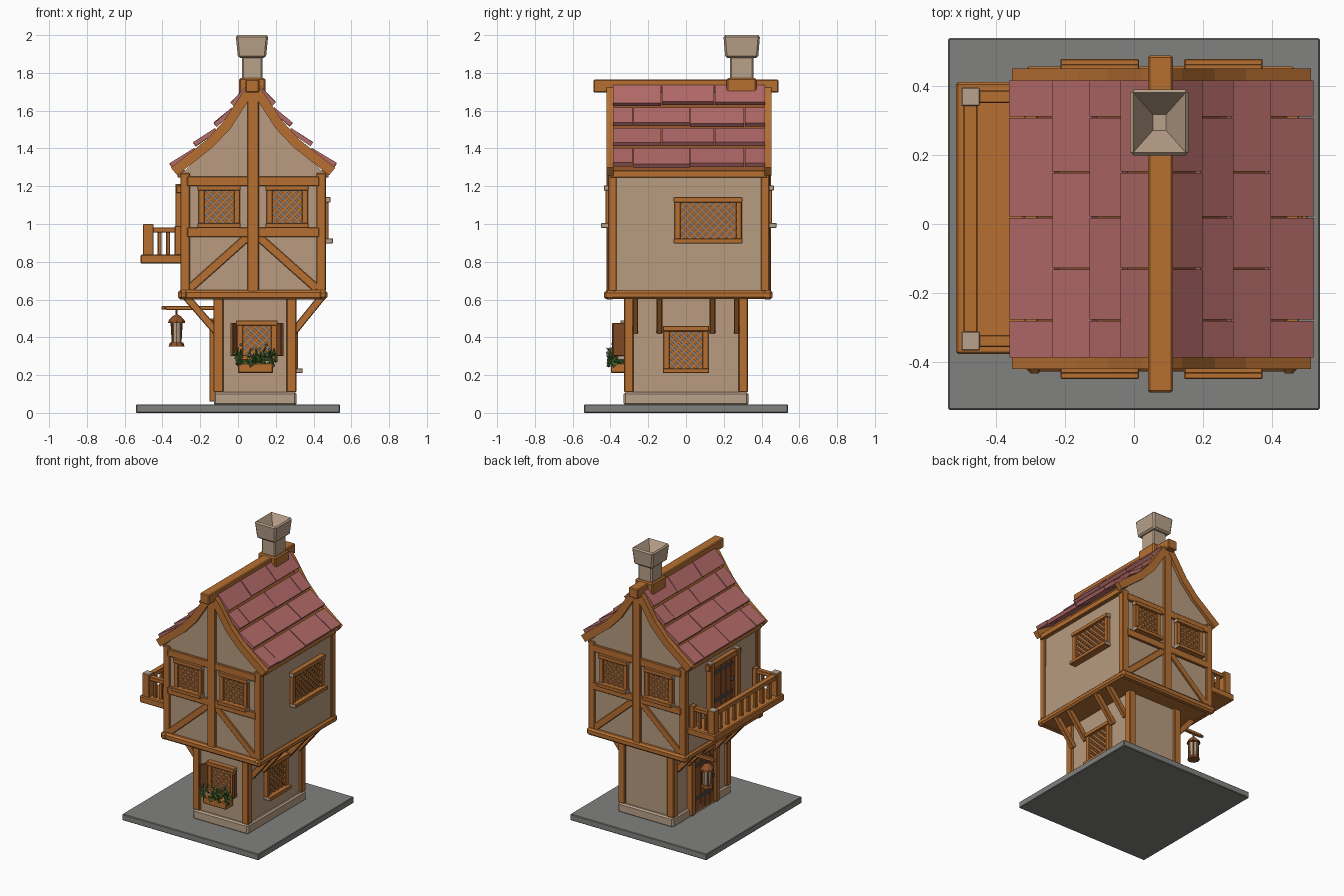
import bpy, bmesh, math, random
from mathutils import Matrix, Vector

cube = bpy.data.objects.get("Cube")
if cube:
    bpy.data.objects.remove(cube, do_unlink=True)
random.seed(4)
CX, CY = 0.08, 0.015
I = Matrix()


def material(name, r, g, b):
    m = bpy.data.materials.new(name)
    m.use_nodes = True
    m.diffuse_color = (r, g, b, 1)
    m.node_tree.nodes["Principled BSDF"].inputs["Base Color"].default_value = (r, g, b, 1)
    return m


WOOD = material("orange_wood", .47, .16, .032)
DARK = material("brown_wood", .27, .085, .022)
PLASTER = material("plaster", .48, .33, .215)
ROOF = material("red_tile", .45, .145, .14)
STONE = material("pale_stone", .49, .36, .255)
GROUND = material("grey_ground", .22, .22, .21)
GLASS = material("window_glass", .19, .19, .22)
METAL = material("dark_metal", .09, .075, .07)
LEAF = material("leaf_green", .06, .16, .03)
BLOOM = material("pale_bloom", .5, .42, .3)


def finish(name, bm, mats, bevel=0.0, smooth=False):
    bmesh.ops.recalc_face_normals(bm, faces=bm.faces)
    me = bpy.data.meshes.new(name)
    bm.to_mesh(me)
    bm.free()
    for m in mats:
        me.materials.append(m)
    for p in me.polygons:
        p.use_smooth = smooth
    ob = bpy.data.objects.new(name, me)
    bpy.context.collection.objects.link(ob)
    if bevel:
        mod = ob.modifiers.new("soft_edges", 'BEVEL')
        mod.width, mod.segments = bevel, 1
    return ob


def box(bm, lo, hi, M=I, mi=0, ends=None):
    """Box between two corners; faces across axis `ends` take material 1."""
    lo, hi = Vector(lo), Vector(hi)
    r = bmesh.ops.create_cube(bm, size=1)
    for v in r["verts"]:
        v.co = Vector([lo[i] + (v.co[i] + .5) * (hi[i] - lo[i]) for i in range(3)])
    for f in {f for v in r["verts"] for f in v.link_faces}:
        f.normal_update()
        f.material_index = 1 if ends is not None and abs(f.normal[ends]) > .9 else mi
    bmesh.ops.transform(bm, matrix=M, verts=r["verts"])
    return r["verts"]


def beam(bm, p, q, w, y0, y1, M=I, mi=0):
    """Bar of width w between two points in the XZ plane."""
    dx, dz = q[0] - p[0], q[1] - p[1]
    L = M @ Matrix.Translation((p[0], 0, p[1])) @ Matrix.Rotation(-math.atan2(dz, dx), 4, 'Y')
    box(bm, (0, y0, -w / 2), (math.hypot(dx, dz), y1, w / 2), L, mi)


def prism(bm, pts, y0, y1):
    f = bm.faces.new([bm.verts.new((x, y0, z)) for x, z in pts])
    g = bmesh.ops.extrude_face_region(bm, geom=[f])["geom"]
    bmesh.ops.translate(bm, vec=(0, y1 - y0, 0), verts=[v for v in g if isinstance(v, bmesh.types.BMVert)])


def lathe(bm, x, y, prof, segs=8, mi=0):
    for (r0, z0), (r1, z1) in zip(prof, prof[1:]):
        r = bmesh.ops.create_cone(bm, cap_ends=True, segments=segs, radius1=r0, radius2=r1, depth=z1 - z0,
                                  matrix=Matrix.Translation((x, y, (z0 + z1) / 2)))
        for f in {f for v in r["verts"] for f in v.link_faces}:
            f.material_index = mi


def frame(x, y, z, deg):
    return Matrix.Translation((x, y, z)) @ Matrix.Rotation(math.radians(deg), 4, 'Z')


def part(name, mat, *boxes, bevel=.004):
    bm = bmesh.new()
    for lo, hi in boxes:
        box(bm, lo, hi)
    return finish(name, bm, [mat], bevel)


def window(name, M, w, h):
    """Framed lattice window, centred on M, facing local -y."""
    a, b = w / 2 - .02, h / 2 - .018
    bm = bmesh.new()
    box(bm, (-a, -.008, -b), (a, .01, b), M)
    finish(name + "_glass", bm, [GLASS])
    bm = bmesh.new()
    for k in range(-9, 10):
        c = k * .042
        v0, v1 = max(-b, c - a), min(b, c + a)
        if v1 - v0 > .01:
            for s in (-1, 1):
                beam(bm, (s * (c - v0), v0), (s * (c - v1), v1), .013, -.016 - .002 * s, -.006, M)
    finish(name + "_lattice", bm, [WOOD])
    bm = bmesh.new()
    for s in (-1, 1):
        box(bm, (s * a - .016, -.026, -b), (s * a + .016, .01, b), M)
    box(bm, (-w / 2, -.035, b - .01), (w / 2, .01, h / 2), M, ends=0)
    box(bm, (-w / 2, -.05, -h / 2), (w / 2, .01, -b + .008), M, ends=0)
    finish(name + "_frame", bm, [WOOD, STONE], .003)


def door(name, M, w, h):
    """Plank door standing on M, facing local -y."""
    bm = bmesh.new()
    n = 5
    for i in range(n):
        x = -w / 2 + .03 + i * (w - .06) / n
        box(bm, (x, -.018, 0), (x + (w - .06) / n - .004, .01, h - .03), M)
    for z in (.2, .75):
        box(bm, (-w / 2 + .03, -.024, h * z), (w * .3, -.016, h * z + .02), M, 1)
    box(bm, (w * .24, -.04, h * .45), (w * .3, -.016, h * .5), M, 1)
    finish(name + "_leaf", bm, [DARK, METAL])
    bm = bmesh.new()
    for s in (-1, 1):
        box(bm, (s * (w / 2 - .018) - .018, -.04, 0), (s * (w / 2 - .018) + .018, .01, h + .01), M, ends=2)
    box(bm, (-w / 2 - .015, -.034, h - .04), (w / 2 + .015, .01, h), M)
    finish(name + "_frame", bm, [WOOD, STONE], .003)


# Ground, plinth and lower storey
part("ground_slab", GROUND, ((-.54, -.54, 0), (.54, .54, .045)))
part("stone_plinth", STONE, ((-.128, -.33, .04), (.31, .33, .11)), bevel=.01)
part("lower_walls", PLASTER, ((-.11, -.31, .1), (.29, .31, .62)), bevel=0)
part("lower_posts", WOOD, *[((x, y, .11), (x + .052, y + .05, .61)) for x in (-.13, .257) for y in (-.328, .278)])
window("lower_side_window", frame(.292, 0, .335, 90), .245, .25)
window("lower_front_window", frame(.1, -.312, .385, 0), .22, .21)
door("lower_door", frame(-.112, -.01, .06, -90), .31, .43)

# Upper storey body: roof slopes are dark wood, walls plaster
half = [(.373, 1.27), (.27, 1.375), (.17, 1.475), (.09, 1.585), (0, 1.71)]
pts = [(CX - .375, .63), (CX + .375, .63)] + [(CX + d, z) for d, z in half] + [(CX - d, z) for d, z in half[-2::-1]]
bm = bmesh.new()
prism(bm, pts, CY - .415, CY + .415)
body = finish("upper_walls", bm, [PLASTER, DARK])
for p in body.data.polygons:
    p.material_index = 1 if p.normal.z > .3 else 0
part("floor_underside", WOOD, ((-.30, -.405, .605), (.46, .435, .635)))
part("sill_beams", WOOD, *[((-.318, y, .6), (.472, y + .05, .65)) for y in (-.428, .408)],
     *[((x, -.435, .602), (x + .045, .453, .648)) for x in (-.312, .428)], bevel=.012)
part("corner_posts", WOOD, *[((x, y, .645), (x + .05, y + .045, 1.27)) for x in (-.305, .415) for y in (-.412, .397)])
part("eave_beams", WOOD, *[((x, -.4, 1.245), (x + .04, .43, 1.285)) for x in (-.32, .44)])

# Half timbering and windows of both gables
for name, deg in (("front", 0), ("back", 180)):
    M = frame(CX, CY + (-.415 if deg == 0 else .415), 0, deg)
    bm = bmesh.new()
    box(bm, (-.03, -.02, .64), (.03, .01, 1.72), M)
    for z in (.93, 1.2):
        box(bm, (-.35, -.015, z), (.35, .01, z + .052), M)
    for s in (-1, 1):
        beam(bm, (s * .02, .94), (s * .34, .655), .045, -.011, .01, M)
    finish(name + "_timbers", bm, [WOOD], .004)
    for s in (-1, 1):
        N = M @ Matrix.Translation((s * .18, 0, 1.092))
        window(name + ("_left" if s > 0 else "_right") + "_window", N, .228, .225)
window("upper_side_window", frame(.454, .117, 1.02, 90), .365, .245)

# Braces under the overhang
bm = bmesh.new()
for s in (-1, 1):
    for y in (-.268, -.14, .14, .268):
        beam(bm, (.09 + s * .205, .43), (.085 + s * .36, .615), .04, y - .015, y + .015)
finish("overhang_braces", bm, [WOOD], .004)

# Roof tiles in overlapping staggered rows
rows = [(.0, 1.765), (.105, 1.62), (.195, 1.51), (.305, 1.405), (.43, 1.295)]
bm = bmesh.new()
for s in (-1, 1):
    for i, (p, q) in enumerate(zip(rows, rows[1:])):
        cuts = [-.39, -.28, .02, .31, .42] if i % 2 else [-.39, -.13, .15, .42]
        for y0, y1 in zip(cuts, cuts[1:]):
            lift = .022 + random.uniform(-.004, .004)
            beam(bm, (CX + s * p[0], p[1] - .012), (CX + s * (q[0] + .006), q[1] - .006 + lift), .024,
                 y0 + .0025, y1 - .0025)
finish("roof_tiles", bm, [ROOF])

# Curved barge boards and ridge beam
outer = [(.435, 1.298), (.245, 1.447), (.155, 1.545), (.06, 1.69), (0, 1.76)]
inner = [(.402, 1.258), (.215, 1.405), (.12, 1.505), (.04, 1.63), (0, 1.69)]
loop = [(CX + d, z) for d, z in outer] + [(CX - d, z) for d, z in outer[-2::-1]]
loop += [(CX - d, z) for d, z in inner] + [(CX + d, z) for d, z in inner[-2::-1]]
for name, y in (("front", -.422), ("back", .415)):
    bm = bmesh.new()
    prism(bm, loop, y, y + .037)
    finish(name + "_barge_boards", bm, [WOOD])
part("ridge_beam", WOOD, ((.04, -.49, 1.695), (.113, .49, 1.765)), bevel=.006)

# Chimney with a hollow flared top
part("chimney_collar", WOOD, ((.005, .215, 1.685), (.145, .372, 1.772)), bevel=.008)
part("chimney_stack", STONE, ((.022, .232, 1.66), (.13, .358, 1.9)), bevel=.008)
bm = bmesh.new()
box(bm, (-.012, .198, 1.88), (.16, .392, 2.0))
for v in bm.verts:
    if v.co.z < 1.9:
        v.co.x += .012 if v.co.x < .07 else -.012
        v.co.y += .01 if v.co.y < .3 else -.01
bmesh.ops.bevel(bm, geom=bm.edges[:], offset=.01, segments=1, affect='EDGES')
top = max(bm.faces, key=lambda f: f.calc_center_median().z)
bmesh.ops.inset_region(bm, faces=[top], thickness=.03)
mid = top.calc_center_median()
for v in top.verts:
    v.co = mid + (v.co - mid) * .35 - Vector((0, 0, .1))
finish("chimney_cap", bm, [STONE])

# Balcony
part("balcony_floor", WOOD, ((-.517, -.378, .79), (-.295, .412, .838)), bevel=.006)
bm = bmesh.new()
ends = (-.34, .37)
for y in ends:
    box(bm, (-.502, y - .027, .83), (-.448, y + .027, 1.0), ends=2)
    box(bm, (-.335, y - .02, .83), (-.3, y + .02, .99))
    box(bm, (-.47, y - .018, .955), (-.3, y + .018, .982))
    for x in (-.415, -.37):
        box(bm, (x - .01, y - .01, .83), (x + .01, y + .01, .96))
box(bm, (-.495, ends[0], .955), (-.455, ends[1], .985))
for i in range(1, 9):
    y = ends[0] + i * (ends[1] - ends[0]) / 9
    box(bm, (-.487, y - .012, .83), (-.463, y + .012, .96))
finish("balcony_railing", bm, [WOOD, STONE], .003)
door("balcony_door", frame(-.292, .018, .838, -90), .335, .365)

# Shutters and flower box
bm = bmesh.new()
for s in (-1, 1):
    M = frame(.1 + s * .108, -.325, 0, s * -68)
    box(bm, (0, -.008, .3) if s > 0 else (-.07, -.008, .3), (.07, .008, .475) if s > 0 else (0, .008, .475), M)
finish("shutters", bm, [DARK], .003)
part("flower_box", WOOD, ((.0, -.398, .212), (.185, -.315, .262)))
bm = bmesh.new()
for i in range(46):
    x, y = random.uniform(-.01, .2), random.uniform(-.41, -.335)
    z = random.uniform(.265, .33)
    M = Matrix.Translation((x, y, z)) @ Matrix.Rotation(random.uniform(-.9, .9), 4, random.choice('XY'))
    bmesh.ops.create_cone(bm, cap_ends=True, segments=4, radius1=.011, radius2=.001, depth=.05, matrix=M)
finish("box_leaves", bm, [LEAF])
bm = bmesh.new()
for i in range(12):
    p = (random.uniform(0, .19), random.uniform(-.42, -.36), random.uniform(.29, .37))
    bmesh.ops.create_icosphere(bm, subdivisions=1, radius=.009, matrix=Matrix.Translation(p))
finish("box_blooms", bm, [BLOOM])

# Lantern on its bracket
LX, LY = -.325, .225
bm = bmesh.new()
box(bm, (-.385, LY - .011, .545), (-.12, LY + .011, .567))
tip = box(bm, (-.405, LY - .008, .547), (-.385, LY + .008, .565))
finish("lantern_bracket", bm, [WOOD], .003)
bm = bmesh.new()
lathe(bm, LX, LY, [(.042, .352), (.036, .372)])
lathe(bm, LX, LY, [(.026, .372), (.032, .475)], mi=1)
lathe(bm, LX, LY, [(.046, .475), (.042, .49), (.022, .512), (.006, .52), (.006, .55)])
for k in range(4):
    a = math.pi * (k / 2 + .25)
    lathe(bm, LX + .031 * math.cos(a), LY + .031 * math.sin(a), [(.005, .37), (.005, .478)], 6)
finish("lantern", bm, [DARK, STONE])
